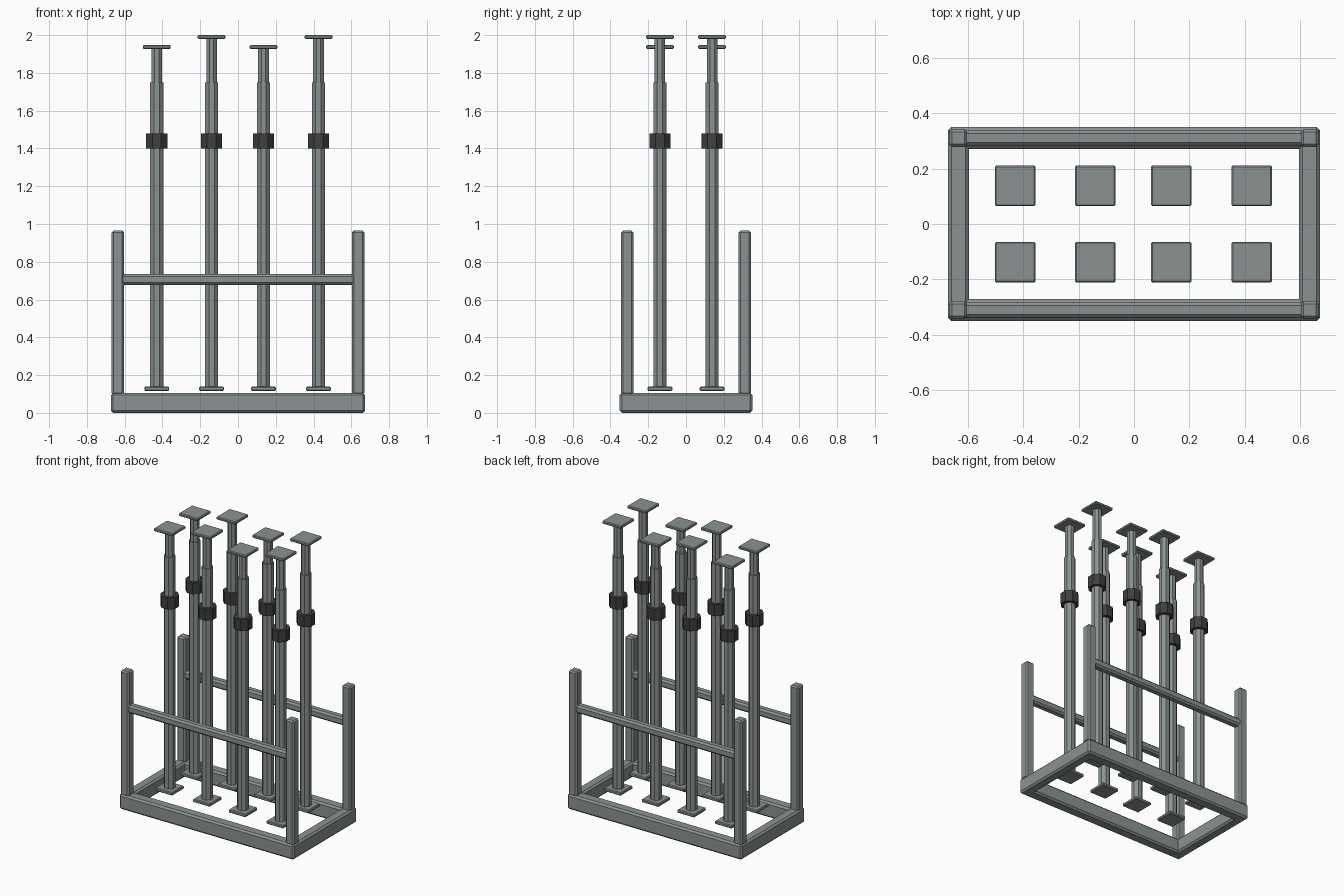
import bpy, math

if "Cube" in bpy.data.objects:
    bpy.data.objects.remove(bpy.data.objects["Cube"], do_unlink=True)


def material(name, colour):
    m = bpy.data.materials.new(name)
    m.use_nodes = True
    m.diffuse_color = colour
    m.node_tree.nodes["Principled BSDF"].inputs["Base Color"].default_value = colour
    return m


steel = material("grey steel", (0.26, 0.29, 0.29, 1))
dark = material("dark collar", (0.05, 0.05, 0.053, 1))


def box(name, centre, size, bevel):
    bpy.ops.mesh.primitive_cube_add(size=1, location=centre)
    ob = bpy.context.object
    ob.name = name
    ob.scale = size
    bpy.ops.object.transform_apply(location=False, rotation=False, scale=True)
    mod = ob.modifiers.new("chamfer", "BEVEL")
    mod.width = bevel
    mod.segments = 1
    ob.data.materials.append(steel)
    return ob


def tube(name, x, y, z0, z1, width, mat):
    # eight-sided tube with flats facing the axes
    bpy.ops.mesh.primitive_cylinder_add(
        vertices=8, radius=width / 2 / math.cos(math.pi / 8),
        depth=z1 - z0, location=(x, y, (z0 + z1) / 2),
        rotation=(0, 0, math.pi / 8))
    ob = bpy.context.object
    ob.name = name
    ob.data.materials.append(mat)
    return ob


# Base frame, corner posts and guard rails
for s, side in ((-1, "front"), (1, "back")):
    box(f"{side}_base_beam", (0, s * 0.311, 0.053), (1.345, 0.08, 0.106), 0.012)
    box(f"{side}_guard_rail", (0, s * 0.311, 0.706), (1.24, 0.056, 0.056), 0.012)
    for t, end in ((-1, "right"), (1, "left")):
        box(f"{side}_{end}_post", (t * 0.636, s * 0.311, 0.53), (0.065, 0.065, 0.87), 0.01)
for t, end in ((-1, "right"), (1, "left")):
    box(f"{end}_base_beam", (t * 0.635, 0, 0.053), (0.075, 0.69, 0.106), 0.012)

# Two rows of telescopic props
columns = ((-0.43, 1.947), (-0.14, 2.0), (0.135, 1.947), (0.426, 2.0))
for y, row in ((-0.138, "front"), (0.138, "back")):
    for i, (x, top) in enumerate(columns, 1):
        tag = f"{row}_prop_{i}"
        box(tag + "_foot_plate", (x, y, 0.128), (0.132, 0.132, 0.022), 0.005)
        tube(tag + "_outer_tube", x, y, 0.13, 1.75, 0.07, steel)
        tube(tag + "_inner_tube", x, y, 1.74, top - 0.01, 0.056, steel)
        tube(tag + "_collar", x, y, 1.4, 1.48, 0.112, dark)
        box(tag + "_head_plate", (x, y, top - 0.01), (0.147, 0.147, 0.02), 0.005)
